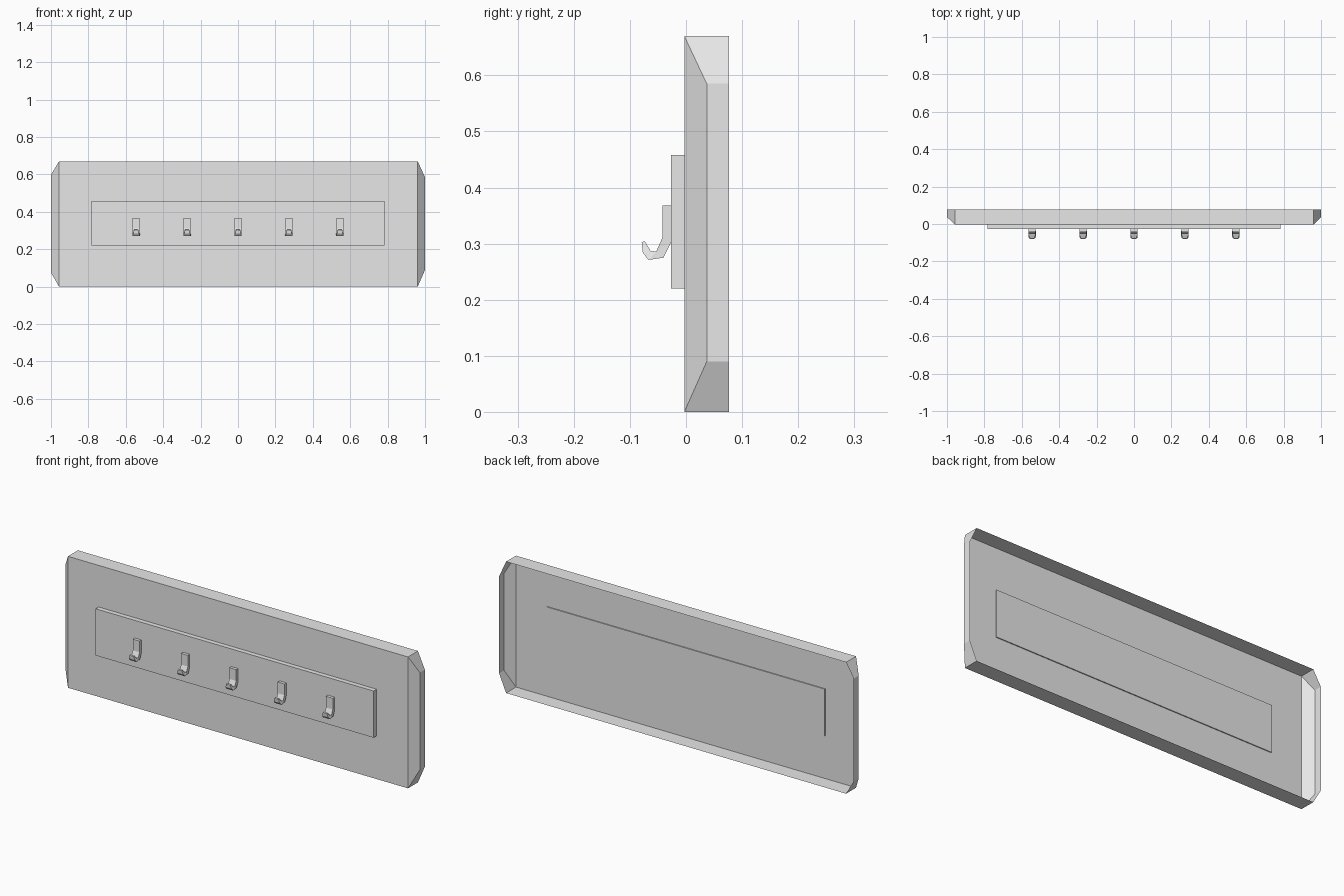
import bpy
import bmesh

cube = bpy.data.objects.get("Cube")
if cube:
    bpy.data.objects.remove(cube, do_unlink=True)

grey = bpy.data.materials.new("light_grey")
grey.use_nodes = True
colour = (0.8, 0.8, 0.8, 1)
grey.diffuse_color = colour
grey.node_tree.nodes["Principled BSDF"].inputs["Base Color"].default_value = colour

FRONT, BACK, HEIGHT = -0.003, 0.077, 0.67


def finish(name, bm):
    mesh = bpy.data.meshes.new(name)
    bm.to_mesh(mesh)
    bm.free()
    mesh.materials.append(grey)
    obj = bpy.data.objects.new(name, mesh)
    bpy.context.collection.objects.link(obj)
    return obj


def make_backboard():
    """Thin shell, open at the back, with bevelled ends."""
    bm = bmesh.new()
    long_edges = []
    for side, inner, low, high in ((-1, 0.957, 0.075, 0.598), (1, 0.961, 0.09, 0.585)):
        def pair(x, front, z):
            return [bm.verts.new((side * x, y, z)) for y in (front, BACK)]
        bottom = pair(inner, FRONT, 0)
        top = pair(inner, FRONT, HEIGHT)
        end_low = pair(1, 0.037, low)
        end_high = pair(1, 0.037, high)
        # end wall, two sloped corners and the front bevel
        for a, b in ((bottom, end_low), (end_low, end_high), (end_high, top)):
            bm.faces.new((a[0], a[1], b[1], b[0]))
        bm.faces.new((bottom[0], end_low[0], end_high[0], top[0]))
        long_edges.append((bottom, top))
    (bl, tl), (br, tr) = long_edges
    front = bm.faces.new((bl[0], br[0], tr[0], tl[0]))
    bm.faces.new((bl[0], bl[1], br[1], br[0]))
    bm.faces.new((tl[0], tr[0], tr[1], tl[1]))
    bmesh.ops.recalc_face_normals(bm, faces=bm.faces[:])
    front.normal_update()
    if front.normal.y > 0:
        bmesh.ops.reverse_faces(bm, faces=bm.faces[:])
    return finish("backboard", bm)


def make_plate():
    """Mounting plate, just breaking through the board's rear."""
    bm = bmesh.new()
    bmesh.ops.create_cube(bm, size=1)
    bmesh.ops.scale(bm, vec=(1.568, 0.029, 0.238), verts=bm.verts)
    bmesh.ops.translate(bm, vec=(0, -0.0125, 0.339), verts=bm.verts)
    return finish("mounting_plate", bm)


# hook side profile: y, z and half width, narrowing toward the tip
HOOK = [(-0.027, 0.368, 0.019), (-0.042, 0.368, 0.019), (-0.042, 0.311, 0.019),
        (-0.053, 0.286, 0.019), (-0.063, 0.287, 0.016), (-0.074, 0.305, 0.011),
        (-0.079, 0.302, 0.011), (-0.077, 0.284, 0.016), (-0.067, 0.271, 0.02),
        (-0.040, 0.275, 0.02), (-0.027, 0.302, 0.019)]


def make_hook(name, x):
    bm = bmesh.new()
    left, right = [[bm.verts.new((x + s * w, y, z)) for y, z, w in HOOK] for s in (1, -1)]
    bm.faces.new(left)
    bm.faces.new(right[::-1])
    for i in range(len(HOOK)):
        bm.faces.new((left[i - 1], right[i - 1], right[i], left[i]))
    bmesh.ops.recalc_face_normals(bm, faces=bm.faces[:])
    # split the curved sides cleanly
    bmesh.ops.triangulate(bm, faces=[f for f in bm.faces if len(f.verts) > 4])
    return finish(name, bm)


make_backboard()
make_plate()
for i in range(5):
    make_hook(f"hook_{i + 1}", (i - 2) * 0.2725)
